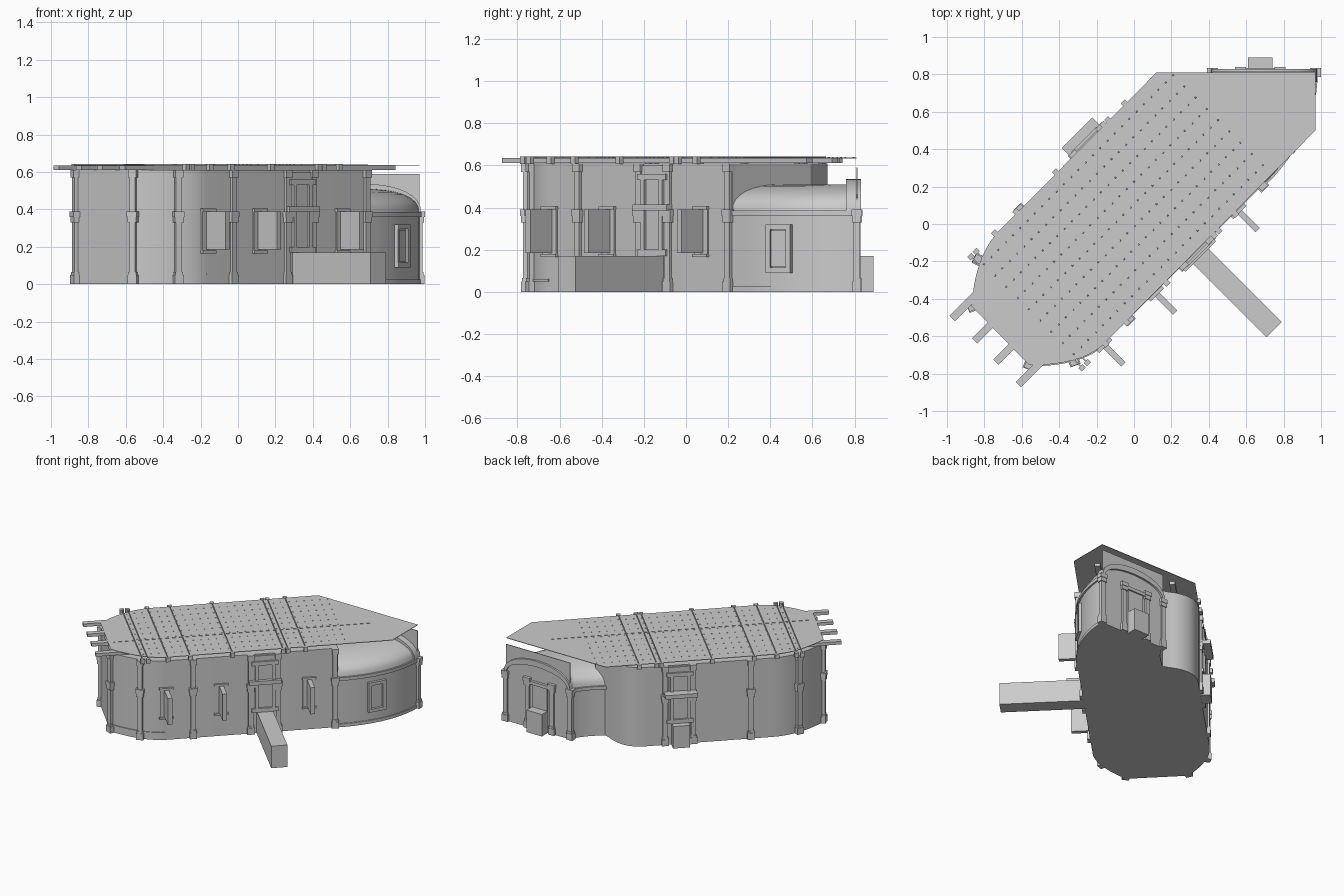
import bpy, bmesh, math
from mathutils import Vector, Matrix

if "Cube" in bpy.data.objects:
    bpy.data.objects.remove(bpy.data.objects["Cube"])

R2 = math.sqrt(2)
SE, NW = 0.34, -0.485          # long wall planes in the diagonal frame
A45 = math.radians(45)

grey = bpy.data.materials.new("plain_grey")
grey.diffuse_color = (0.6, 0.6, 0.6, 1)
grey.use_nodes = True
grey.node_tree.nodes["Principled BSDF"].inputs["Base Color"].default_value = grey.diffuse_color


def place(e, f):
    """Diagonal frame (e along building, f towards the front right) to x, y."""
    return ((e + f) / R2, (e - f) / R2)


def finish(name, bm, smooth=False):
    bmesh.ops.recalc_face_normals(bm, faces=bm.faces)
    me = bpy.data.meshes.new(name)
    bm.to_mesh(me)
    bm.free()
    me.materials.append(grey)
    ob = bpy.data.objects.new(name, me)
    bpy.context.collection.objects.link(ob)
    if smooth:
        bpy.ops.object.select_all(action='DESELECT')
        ob.select_set(True)
        bpy.context.view_layer.objects.active = ob
        bpy.ops.object.shade_smooth_by_angle(angle=math.radians(30))
    return ob


def add_box(bm, x, y, ang, width, depth, z0, z1):
    m = (Matrix.Translation((x, y, (z0 + z1) / 2)) @ Matrix.Rotation(ang, 4, 'Z')
         @ Matrix.Diagonal((width, depth, z1 - z0, 1)))
    bmesh.ops.create_cube(bm, size=1, matrix=m)


def box(name, x, y, ang, width, depth, z0, z1):
    bm = bmesh.new()
    add_box(bm, x, y, ang, width, depth, z0, z1)
    return finish(name, bm)


def prism(name, pts, z0, z1, smooth=False):
    bm = bmesh.new()
    lo = [bm.verts.new((x, y, z0)) for x, y in pts]
    hi = [bm.verts.new((x, y, z1)) for x, y in pts]
    n = len(pts)
    for i in range(n):
        j = (i + 1) % n
        bm.faces.new((lo[i], lo[j], hi[j], hi[i]))
    bm.faces.new(lo[::-1])
    bm.faces.new(hi)
    return finish(name, bm, smooth)


def bezier(a, b, c, n=10):
    a, b, c = Vector(a), Vector(b), Vector(c)
    out = []
    for i in range(n + 1):
        t = i / n
        p = a * (1 - t) ** 2 + b * 2 * t * (1 - t) + c * t * t
        out.append((p.x, p.y))
    return out


def strip(name, pts, thick, z0, z1):
    """Raised band following a plan curve, outside is on the right."""
    off = []
    for i, p in enumerate(pts):
        d = Vector(pts[min(i + 1, len(pts) - 1)]) - Vector(pts[max(i - 1, 0)])
        d.normalize()
        off.append((p[0] + d.y * thick, p[1] - d.x * thick))
    return prism(name, pts + off[::-1], z0, z1, True)


# Main hall: straight sides, rounded corners, flat end
corner_front = bezier((-.56, -.755), (-.29, -.755), (-.17, -.65))
corner_left = bezier((-.72, -.035), (-.85, -.165), (-.868, -.44))
corner_back = bezier((-.08, .605), (.04, .725), (.22, .63))
hall = corner_front + [(.70, .22), (.36, .59)] + corner_back[::-1] + corner_left
prism("hall_walls", hall, 0, .61, True)

# Entrance block: curved side walls under a barrel vault
right_wall = bezier((.70, .22), (.97, .49), (.97, .81), 12)
left_wall = bezier((.18, .56), (.38, .70), (.42, .81), 12)
prism("entrance_walls", right_wall + left_wall[::-1], 0, .38, True)

bm = bmesh.new()
SEG = 16
rows = []
for r, l in zip(right_wall, left_wall):
    row = []
    for k in range(SEG + 1):
        a = math.pi * k / SEG
        w = (1 - math.cos(a)) / 2
        row.append(bm.verts.new((r[0] + (l[0] - r[0]) * w, r[1] + (l[1] - r[1]) * w,
                                 .38 + .13 * math.sin(a) ** .8)))
    rows.append(row)
for p, q in zip(rows, rows[1:]):
    for k in range(SEG):
        bm.faces.new((p[k], p[k + 1], q[k + 1], q[k]))
bm.faces.new(rows[-1])
finish("entrance_vault", bm, True)
strip("right_cornice", right_wall, .012, .36, .385)
strip("left_cornice", left_wall[::-1], .012, .36, .385)
box("facade_panel", .695, .812, 0, .55, .006, 0, .59)

# Arched hood over the facade
bm = bmesh.new()
prev = None
for k in range(SEG + 1):
    a = math.pi * k / SEG
    ring = [bm.verts.new((.695 + s * math.cos(a), y, .37 + h * max(0, math.sin(a)) ** .8))
            for s, h, y in ((.265, .12, .76), (.285, .165, .76), (.285, .165, .83), (.265, .12, .83))]
    if prev:
        for i in range(4):
            j = (i + 1) % 4
            bm.faces.new((prev[i], prev[j], ring[j], ring[i]))
    else:
        bm.faces.new(ring)
    prev = ring
bm.faces.new(prev)
finish("facade_arch", bm, True)

# Roof sheet, with pointed overhang above the entrance
roof = corner_front + [(.97, .50), (.97, .81), (.12, .81)] + corner_left
prism("roof_sheet", roof, .634, .638)

# Cross ribs on the roof, with ends turned over the eaves
for i, e in enumerate((-.74, -.70, -.56, -.40, -.10, .26, .295, .42)):
    mid = (SE + NW) / 2
    bm = bmesh.new()
    half = (SE - NW) / 2
    add_box(bm, *place(e, mid), A45, .007, 2 * half + .02, .636, .643)
    for f in (SE + .008, NW - .008):
        add_box(bm, *place(e, f), A45, .03, .024, .608, .642)
    finish("roof_rib_%d" % (i + 1), bm)
box("roof_seam", *place(.03, .03), A45, 1.84, .005, .636, .640)

# Roof rivets in rows
bm = bmesh.new()
for i in range(27):
    for j in range(9):
        x, y = place(-.72 + i * .055, NW + .07 + j * .085)
        bmesh.ops.create_cone(bm, cap_ends=True, segments=6, radius1=.005, radius2=.003, depth=.003,
                              matrix=Matrix.Translation((x, y, .6392)))
finish("roof_rivets", bm)

# Long joists sticking out at the far end
for i, (f, end) in enumerate(((-.33, .70), (-.16, .85), (0, 1.0), (.17, 1.0))):
    box("roof_joist_%d" % (i + 1), *place((end - 1.045) / 2, f), A45, end + 1.045, .04, .612, .635)


def pilaster(name, x, y, ang, top=.61):
    bm = bmesh.new()
    add_box(bm, x, y, ang, .034, .028, 0, top)
    for w, z0, z1 in ((.052, 0, .05), (.044, .05, .065), (.05, .33, .36), (.058, .36, .39)):
        add_box(bm, x, y, ang, w, w * .8, z0, z1)
    if top > .5:
        add_box(bm, x, y, ang, .046, .042, .57, .61)
    finish(name, bm)


# Pilasters on long walls, corners and entrance
for side, f, es in (("front", SE, (-.38, .03, .226, .63)), ("back", NW, (-.375, .035, .235))):
    for i, e in enumerate(es):
        pilaster("%s_pilaster_%d" % (side, i + 1), *place(e, f), A45)
for i, (x, y, deg) in enumerate(((-.32, -.735, 20), (-.56, -.755, -22), (-.868, -.44, -68), (-.835, -.19, 65))):
    pilaster("corner_pilaster_%d" % (i + 1), x, y, math.radians(deg))
for i, (x, y, deg) in enumerate(((.97, .81, 0), (.42, .81, 0), (.57, .815, 0), (.78, .815, 0), (.20, .58, 40))):
    pilaster("entrance_pilaster_%d" % (i + 1), x, y, math.radians(deg), .39)

# Side doors: leaf, lintels and awning between two pilasters
for side, f, s, out in (("front", SE, 1, .035), ("back", NW, -1, .075)):
    bm = bmesh.new()
    add_box(bm, *place(.13, f + s * .004), A45, .16, .012, .17, .60)
    for z in (.17, .53):
        add_box(bm, *place(.13, f + s * .012), A45, .19, .024, z, z + .03)
    for e in (.07, .19):
        add_box(bm, *place(e, f + s * .012), A45, .022, .022, .2, .53)
    finish(side + "_door", bm)
    box(side + "_awning", *place(.13, f + s * out / 2), A45, .23, out, .385, .415)
# Ramps and steps
box("front_ramp", *place(.13, .62), A45, .115, .62, 0, .17).rotation_euler = (0, 0, 0)
box("back_step", *place(.13, NW - .035), A45, .12, .07, 0, .17)
box("entrance_step", .675, .85, 0, .13, .08, 0, .17)
box("entrance_door", .675, .818, 0, .13, .012, .17, .36)
box("entrance_lintel", .675, .822, 0, .2, .025, .345, .37)

# Windows with shutters standing open on the front long wall
for i, e in enumerate((-.57, -.18, .445)):
    bm = bmesh.new()
    add_box(bm, *place(e, SE), A45, .09, .014, .17, .40)
    for z in (.165, .39):
        add_box(bm, *place(e, SE + .006), A45, .10, .02, z, z + .015)
    finish("window_frame_%d" % (i + 1), bm)
    box("shutter_%d" % (i + 1), *place(e, SE + .075), A45, .032, .15, .185, .39)

# Framed window in the curved entrance wall
bm = bmesh.new()
ang = math.atan2(.87, .49)
wx, wy = .873, .444
tx, ty = math.cos(ang), math.sin(ang)
add_box(bm, wx, wy, ang, .09, .012, .12, .29)
for d in (-.055, .055):
    add_box(bm, wx + tx * d, wy + ty * d, ang, .026, .034, .09, .32)
for z in (.09, .295):
    add_box(bm, wx, wy, ang, .13, .036, z, z + .025)
finish("entrance_window", bm)

# Raised seam lines around the base of the front corner and entrance
strip("base_band_corner", corner_front, .006, .05, .06)
strip("base_band_entrance", right_wall, .006, 0, .025)
